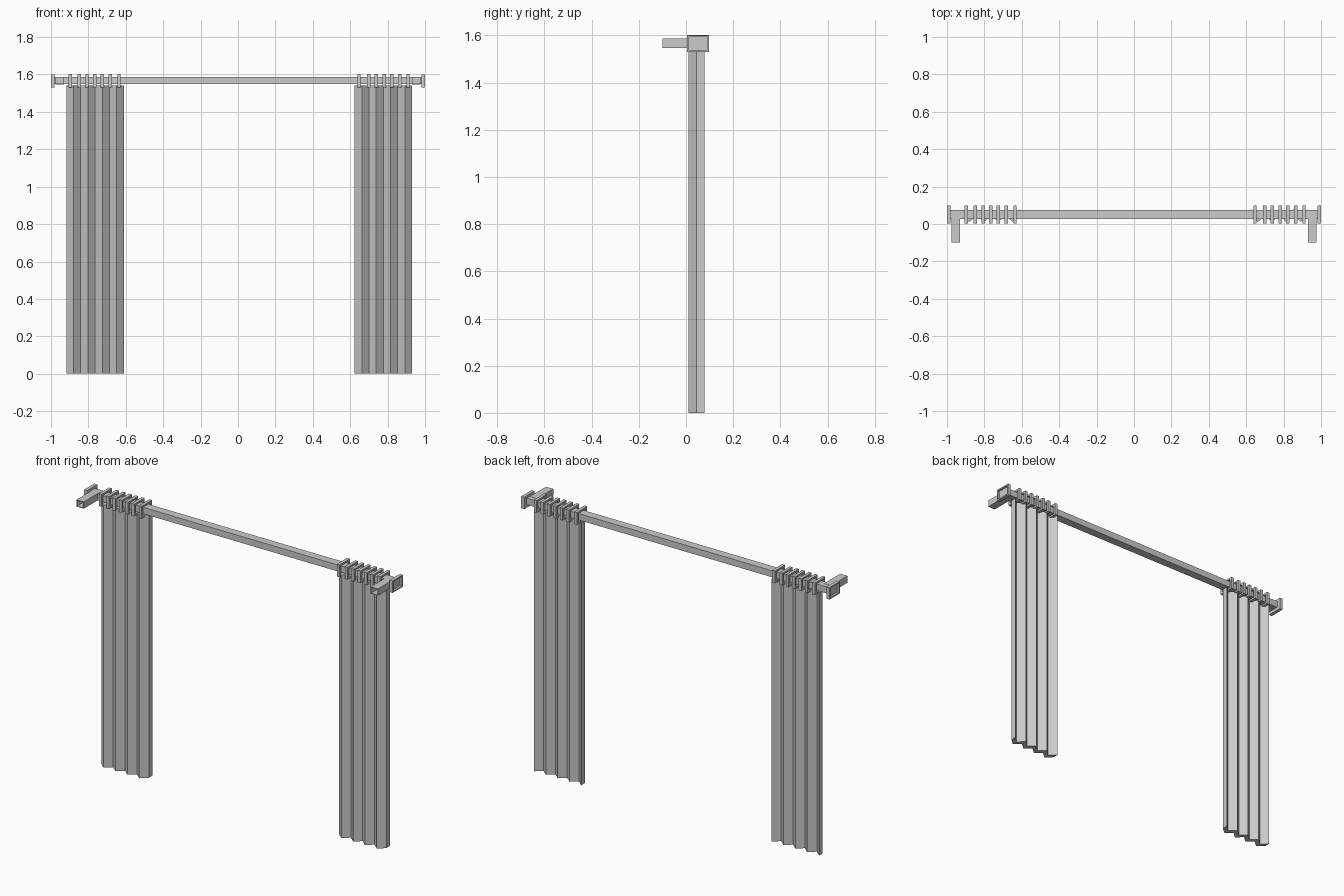
import bpy, bmesh
from mathutils import Vector

if "Cube" in bpy.data.objects:
    bpy.data.objects.remove(bpy.data.objects["Cube"])

ROD_Y, ROD_Z = 0.051, 1.567


def make(name, bm):
    bmesh.ops.recalc_face_normals(bm, faces=bm.faces)
    me = bpy.data.meshes.new(name)
    bm.to_mesh(me)
    bm.free()
    ob = bpy.data.objects.new(name, me)
    bpy.context.collection.objects.link(ob)
    return ob


def box(name, lo, hi, recess=(), rim=0.006, depth=0.02):
    """Box between two corners; faces pointing along the recess directions are hollowed."""
    lo, hi = Vector(lo), Vector(hi)
    bm = bmesh.new()
    bmesh.ops.create_cube(bm, size=1)
    for v in bm.verts:
        v.co = (lo + hi) / 2 + v.co * (hi - lo)
    bm.normal_update()
    for d in recess:
        d = Vector(d)
        f = [f for f in bm.faces if f.normal.dot(d) > 0.9][0]
        bmesh.ops.inset_individual(bm, faces=[f], thickness=rim)
        new = bmesh.ops.extrude_discrete_faces(bm, faces=[f])["faces"]
        bmesh.ops.translate(bm, verts=new[0].verts, vec=-d * depth)
        bm.normal_update()
    return make(name, bm)


def ring(name, x, w=0.018, oy=0.047, oz=0.036, iy=0.034, iz=0.026):
    """Square ring around the rod."""
    bm = bmesh.new()
    loops = []
    for px, hy, hz in ((x - w/2, oy, oz), (x + w/2, oy, oz), (x + w/2, iy, iz), (x - w/2, iy, iz)):
        loops.append([bm.verts.new((px, ROD_Y + a * hy, ROD_Z - 0.001 + b * hz))
                      for a, b in ((-1, -1), (1, -1), (1, 1), (-1, 1))])
    for i in range(4):
        p, q = loops[i], loops[(i + 1) % 4]
        for j in range(4):
            k = (j + 1) % 4
            bm.faces.new((p[j], p[k], q[k], q[j]))
    return make(name, bm)


def curtain(name, x0, x1, folds=8, top=1.54):
    """Thick zigzag pleats extruded upwards."""
    front, back = [], []
    for i in range(folds + 1):
        x = x0 + (x1 - x0) * i / folds
        y = 0.011 if i % 2 else 0.045
        front.append((x, y))
        back.append((x, y + 0.034))
    bm = bmesh.new()
    f = bm.faces.new([bm.verts.new((x, y, 0)) for x, y in front + back[::-1]])
    res = bmesh.ops.extrude_face_region(bm, geom=[f])
    bmesh.ops.translate(bm, vec=(0, 0, top),
                        verts=[g for g in res["geom"] if isinstance(g, bmesh.types.BMVert)])
    caps = [f for f in bm.faces if len(f.verts) > 4]
    bmesh.ops.triangulate(bm, faces=caps)
    return make(name, bm)


# rod
box("rod", (-0.985, ROD_Y - 0.0245, 1.548), (0.985, ROD_Y + 0.0245, 1.586))

for side, s in (("left", -1), ("right", 1)):
    # end caps with a shallow recess, and wall brackets with open ends
    xs = sorted((s * 0.98, s * 1.0))
    box(side + "_end_cap", (xs[0], 0.004, 1.53), (xs[1], 0.098, 1.6),
        recess=[(s, 0, 0)], rim=0.011, depth=0.012)
    xs = sorted((s * 0.93, s * 0.977))
    box(side + "_bracket", (xs[0], -0.1, 1.547), (xs[1], 0.05, 1.587),
        recess=[(0, -1, 0)], rim=0.005, depth=0.1)

# curtains
curtain("left_curtain", -0.918, -0.61)
curtain("right_curtain", 0.624, 0.93)

# curtain rings
for side, xs in (("left", (-0.896, -0.848, -0.807, -0.765, -0.725, -0.684, -0.636)),
                 ("right", (0.647, 0.699, 0.74, 0.782, 0.823, 0.865, 0.909))):
    for i, x in enumerate(xs):
        ring(f"{side}_ring_{i + 1}", x)
